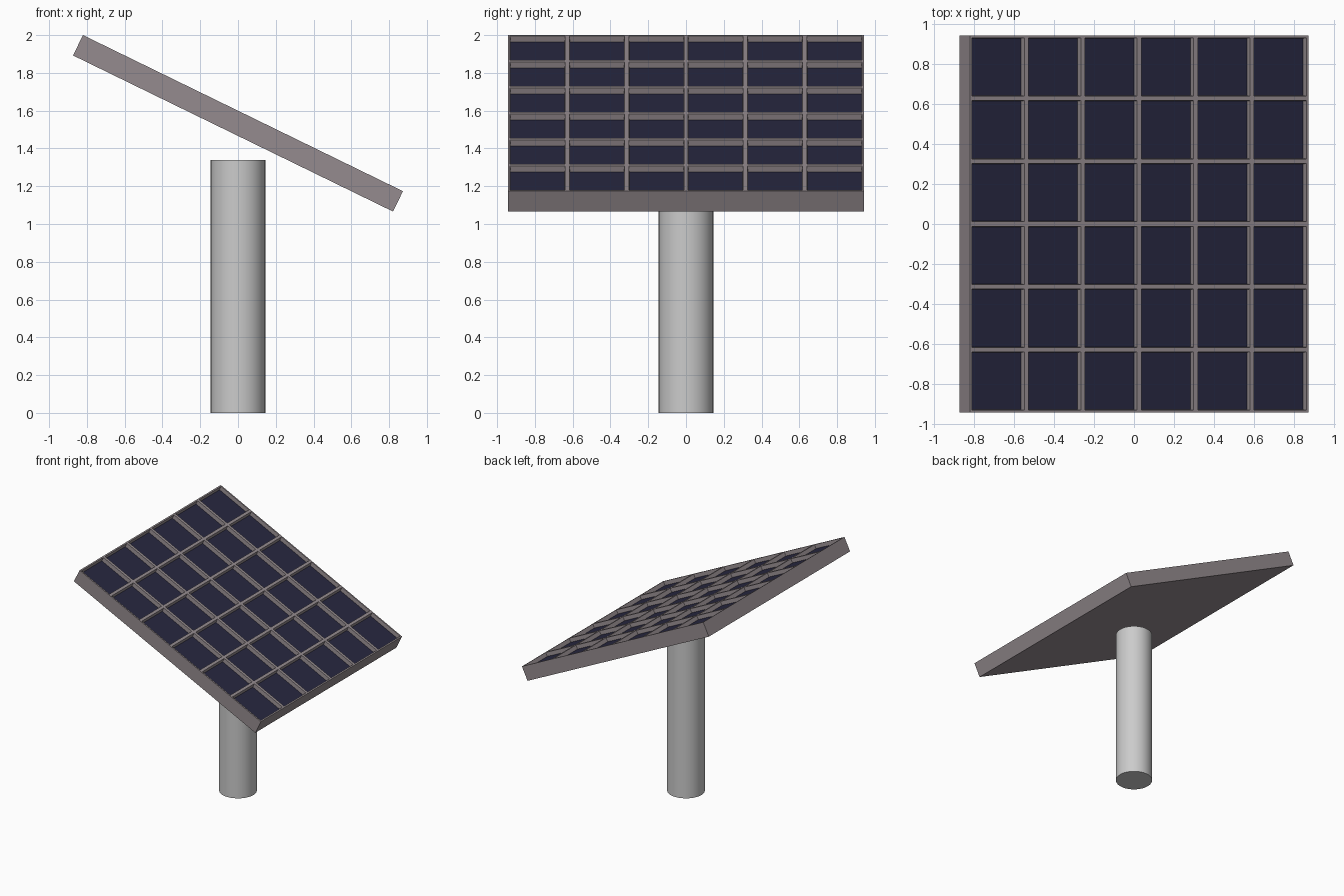
import bpy, bmesh, math
from mathutils import Matrix

if "Cube" in bpy.data.objects:
    bpy.data.objects.remove(bpy.data.objects["Cube"])

SIDE, THICK, TILT = 1.885, 0.12, math.radians(26)
CELLS, RIB, DEPTH = 6, 0.016, 0.033


def material(name, rgb):
    m = bpy.data.materials.new(name)
    m.diffuse_color = (*rgb, 1)
    m.use_nodes = True
    m.node_tree.nodes["Principled BSDF"].inputs["Base Color"].default_value = m.diffuse_color
    return m


# Support pole, standing just short of the panel
bpy.ops.mesh.primitive_cylinder_add(vertices=32, radius=0.145, depth=1.34,
                                    location=(0, 0, 0.67))
pole = bpy.context.object
pole.name = "support_pole"
bpy.ops.object.shade_smooth_by_angle(angle=math.radians(30))

# Panel slab: gridded top, extruded skirt, closed underside
bm = bmesh.new()
bmesh.ops.create_grid(bm, x_segments=CELLS, y_segments=CELLS, size=SIDE / 2,
                      matrix=Matrix.Translation((0, 0, THICK / 2)))
cells = bm.faces[:]
rim = [e for e in bm.edges if e.is_boundary]
skirt = bmesh.ops.extrude_edge_only(bm, edges=rim)["geom"]
low = [g for g in skirt if isinstance(g, bmesh.types.BMVert)]
bmesh.ops.translate(bm, verts=low, vec=(0, 0, -THICK))
bmesh.ops.contextual_create(
    bm, geom=[e for e in bm.edges if all(v in low for v in e.verts)])
bmesh.ops.recalc_face_normals(bm, faces=bm.faces[:])

# Recessed cells: ribs between them, then slightly tapered pockets
bmesh.ops.inset_individual(bm, faces=cells, thickness=RIB, depth=0)
bmesh.ops.inset_individual(bm, faces=cells, thickness=0.004, depth=-DEPTH)
for f in cells:
    f.material_index = 1

mesh = bpy.data.meshes.new("solar_panel")
bm.to_mesh(mesh)
bm.free()
mesh.materials.append(material("frame", (0.30, 0.26, 0.275)))
mesh.materials.append(material("cell", (0.02, 0.02, 0.05)))

# Tilt the panel down towards +x
panel = bpy.data.objects.new("solar_panel", mesh)
panel.location = (0, 0, 1.533)
panel.rotation_euler = (0, TILT, 0)
bpy.context.collection.objects.link(panel)
